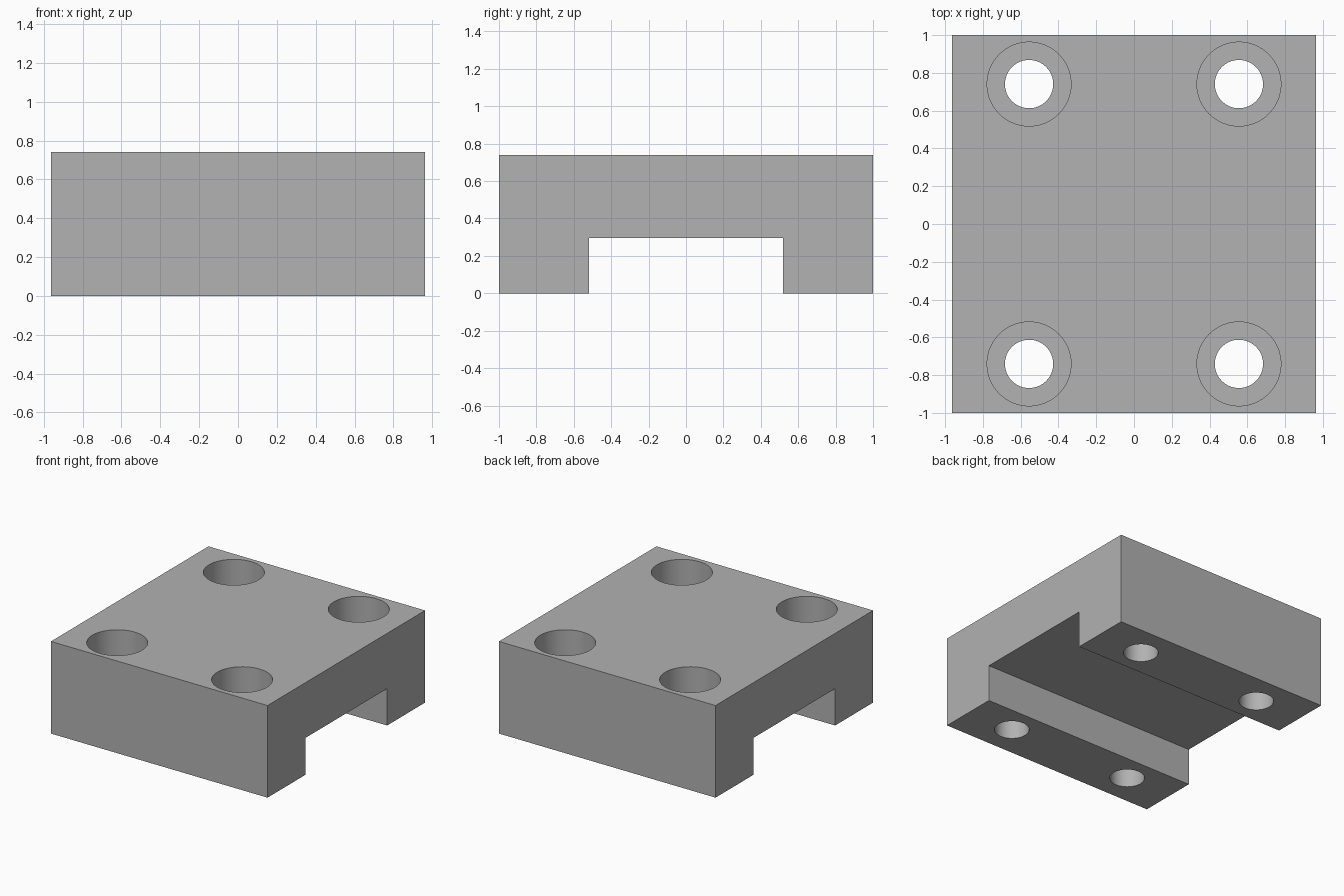
import bpy
import math

if "Cube" in bpy.data.objects:
    bpy.data.objects.remove(bpy.data.objects["Cube"], do_unlink=True)

UNIT = 1 / 27                      # half-length of the block is 27 modules
WIDTH, LENGTH, HEIGHT = 52 * UNIT, 54 * UNIT, 20 * UNIT
SLOT_WIDTH, SLOT_HEIGHT = 28 * UNIT, 8 * UNIT
HOLE_X, HOLE_Y = 15 * UNIT, 20 * UNIT
HOLE_RADIUS, BORE_RADIUS, BORE_DEPTH = 3.45 * UNIT, 6 * UNIT, 7 * UNIT

grey = bpy.data.materials.new("plain grey")
grey.use_nodes = True
colour = (0.445, 0.445, 0.445, 1)
grey.diffuse_color = colour
grey.node_tree.nodes["Principled BSDF"].inputs["Base Color"].default_value = colour


def extrude_x(name, profile, width):
    """Prism along x from a closed (y, z) profile."""
    n = len(profile)
    verts = [(x, y, z) for x in (-width / 2, width / 2) for y, z in profile]
    faces = [list(range(n))[::-1], list(range(n, 2 * n))]
    faces += [(i, (i + 1) % n, n + (i + 1) % n, n + i) for i in range(n)]
    mesh = bpy.data.meshes.new(name)
    mesh.from_pydata(verts, [], faces)
    obj = bpy.data.objects.new(name, mesh)
    bpy.context.collection.objects.link(obj)
    return obj


def drill(target, x, y, radius, bottom, top):
    """Cut a vertical round hole."""
    bpy.ops.mesh.primitive_cylinder_add(
        vertices=64, radius=radius, depth=top - bottom,
        location=(x, y, (top + bottom) / 2))
    cutter = bpy.context.object
    cutter.name = "hole_cutter"
    cutter.data.materials.append(grey)
    cut = target.modifiers.new("hole", "BOOLEAN")
    cut.operation = "DIFFERENCE"
    cut.solver = "EXACT"
    cut.object = cutter
    bpy.context.view_layer.objects.active = target
    bpy.ops.object.modifier_apply(modifier=cut.name)
    bpy.data.objects.remove(cutter, do_unlink=True)


# Bridge-shaped block with a channel along its underside
half, slot = LENGTH / 2, SLOT_WIDTH / 2
block = extrude_x("mounting_block", [
    (-half, 0), (-slot, 0), (-slot, SLOT_HEIGHT), (slot, SLOT_HEIGHT),
    (slot, 0), (half, 0), (half, HEIGHT), (-half, HEIGHT)], WIDTH)
block.data.materials.append(grey)

# Four counterbored screw holes
for sx in (-1, 1):
    for sy in (-1, 1):
        x, y = sx * HOLE_X, sy * HOLE_Y
        drill(block, x, y, BORE_RADIUS, HEIGHT - BORE_DEPTH, HEIGHT + 0.1)
        drill(block, x, y, HOLE_RADIUS, -0.1, HEIGHT + 0.1)

# Round walls shade smoothly, block edges stay sharp
bpy.ops.object.select_all(action="DESELECT")
block.select_set(True)
bpy.context.view_layer.objects.active = block
bpy.ops.object.shade_smooth_by_angle(angle=math.radians(30))
